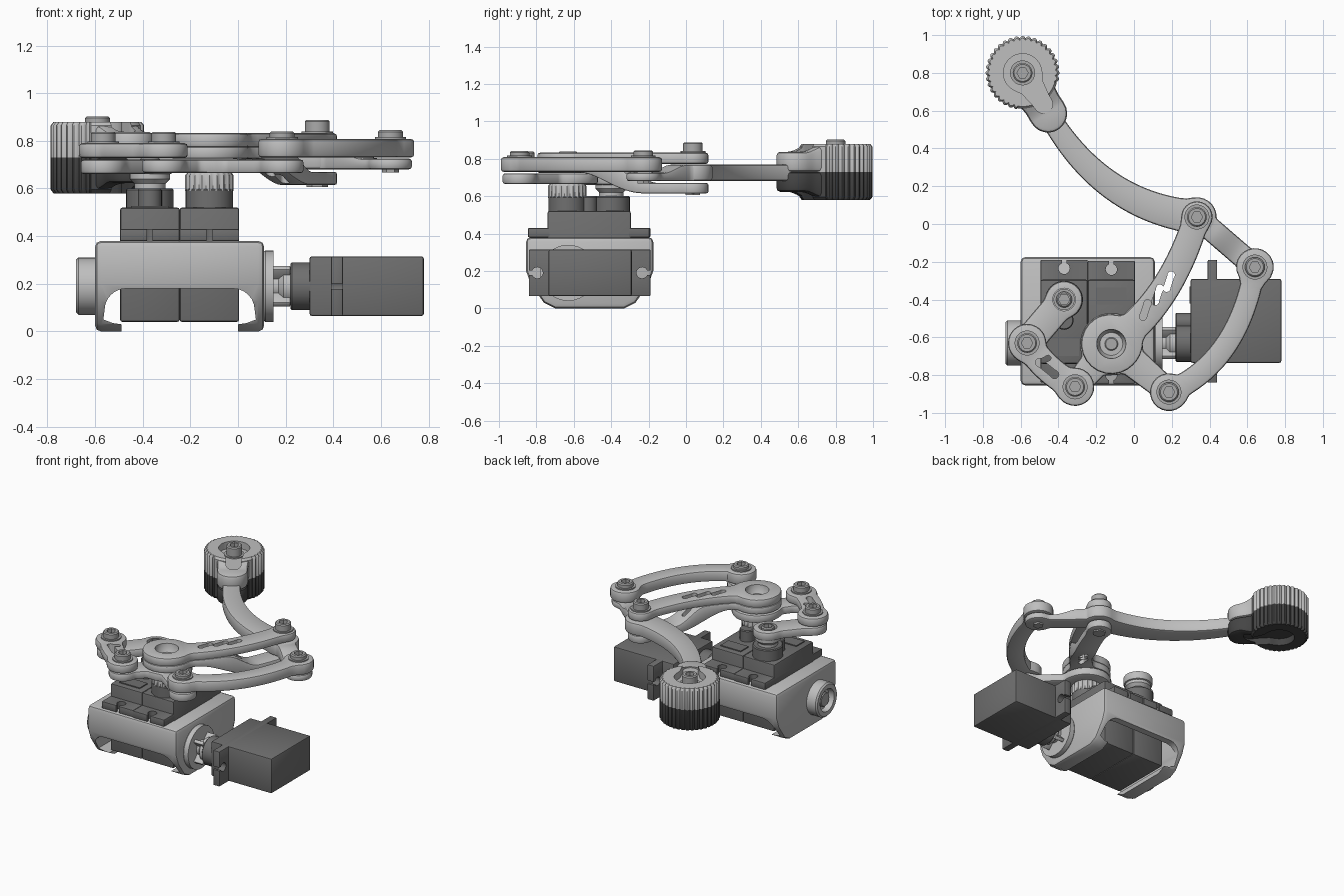
import bpy, bmesh
from math import sin, cos, pi, radians, sqrt, hypot, atan2
from mathutils import Matrix, Vector

old = bpy.data.objects.get("Cube")
if old:
    bpy.data.objects.remove(old, do_unlink=True)


def material(name, v):
    m = bpy.data.materials.new(name)
    m.use_nodes = True
    m.diffuse_color = (v, v, v, 1)
    m.node_tree.nodes["Principled BSDF"].inputs["Base Color"].default_value = (v, v, v, 1)
    return m


LIGHT = material("light grey plastic", 0.52)
STEEL = material("bolt grey", 0.40)
DARK = material("dark servo grey", 0.16)
RUBBER = material("charcoal", 0.06)


def finish(name, mat, bm, bevel=0.0, cuts=(), matrix=None):
    """Make an object, bevel it, apply the cutters and shade it."""
    bmesh.ops.recalc_face_normals(bm, faces=bm.faces)
    me = bpy.data.meshes.new(name)
    bm.to_mesh(me)
    bm.free()
    if matrix:
        me.transform(matrix)
    ob = bpy.data.objects.new(name, me)
    bpy.context.collection.objects.link(ob)
    if mat:
        me.materials.append(mat)
    if bevel:
        mod = ob.modifiers.new("bevel", 'BEVEL')
        mod.width, mod.segments = bevel, 2
        mod.limit_method, mod.angle_limit = 'ANGLE', radians(40)
    for c in cuts:
        mod = ob.modifiers.new("cut", 'BOOLEAN')
        mod.operation, mod.solver, mod.object = 'DIFFERENCE', 'EXACT', c
    if ob.modifiers:
        dg = bpy.context.evaluated_depsgraph_get()
        me = bpy.data.meshes.new_from_object(ob.evaluated_get(dg))
        ob.modifiers.clear()
        ob.data = me
    for p in me.polygons:
        p.use_smooth = True
    me.set_sharp_from_angle(angle=radians(32))
    if not mat:
        ob.hide_render = True
    return ob


def box(name, mat, lo, hi, bevel=0.01, cuts=(), matrix=None):
    bm = bmesh.new()
    lo, hi = Vector(lo), Vector(hi)
    bmesh.ops.create_cube(bm, size=1, matrix=Matrix.Translation((lo + hi) / 2) @ Matrix.Diagonal((*(hi - lo), 1)))
    return finish(name, mat, bm, bevel, cuts, matrix)


def loft(name, mat, rings, at=(0, 0), n=32, cuts=(), matrix=None):
    """Stack rings of (radius or radius function, height) around a vertical axis."""
    bm = bmesh.new()
    loops = []
    for r, z in rings:
        f = r if callable(r) else (lambda a, r=r: r)
        angles = [2 * pi * i / n for i in range(n)]
        loops.append([bm.verts.new((at[0] + f(a) * cos(a), at[1] + f(a) * sin(a), z)) for a in angles])
    for a, b in zip(loops, loops[1:]):
        for i in range(n):
            bm.faces.new((a[i], a[i - 1], b[i - 1], b[i]))
    bm.faces.new(loops[0])
    bm.faces.new(loops[-1])
    return finish(name, mat, bm, 0, cuts, matrix)


def prism(name, mat, pts, axis, lo, hi, bevel=0.0, cuts=()):
    """Extrude a profile along x (points y,z) or along y (points x,z)."""
    bm = bmesh.new()
    put = (lambda p, d: (d, *p)) if axis == 'x' else (lambda p, d: (p[0], d, p[1]))
    face = bm.faces.new([bm.verts.new(put(p, lo)) for p in pts])
    ext = bmesh.ops.extrude_face_region(bm, geom=[face])
    move = Vector(put((0, 0), hi - lo))
    bmesh.ops.translate(bm, vec=move, verts=[v for v in ext["geom"] if isinstance(v, bmesh.types.BMVert)])
    return finish(name, mat, bm, bevel, cuts)


def link(name, mat, p0, p1, r0, r1, w, z, ctrl=None, zf=None, bevel=0.014, cuts=()):
    """Flat arm between two round eyes, with a bar of half-width w along a bent path."""
    p0, p1 = Vector(p0), Vector(p1)
    c = Vector(ctrl) if ctrl else (p0 + p1) / 2
    w = w if isinstance(w, tuple) else (w, w)
    n, m = 28, 11
    left, right = [], []
    for i in range(n + 1):
        t = i / n
        p = p0 * (1 - t) ** 2 + c * 2 * t * (1 - t) + p1 * t * t
        d = ((c - p0) * (1 - t) + (p1 - c) * t).normalized()
        bar = w[0] + (w[1] - w[0]) * t
        eyes = [sqrt(max(r * r - (p - q).length_squared, 0)) for r, q in ((r0, p0), (r1, p1))]
        h = sum(k ** 8 for k in (bar, *eyes)) ** 0.125
        nrm = Vector((-d.y, d.x)) * h
        left.append((*(p + nrm), t))
        right.append((*(p - nrm), t))

    def cap(a, b, t):
        mid = Vector(((a[0] + b[0]) / 2, (a[1] + b[1]) / 2))
        r, s = hypot(a[0] - mid.x, a[1] - mid.y), atan2(a[1] - mid.y, a[0] - mid.x)
        return [(mid.x + r * cos(s - pi * k / (m + 1)), mid.y + r * sin(s - pi * k / (m + 1)), t)
                for k in range(1, m + 1)]

    ring = left + cap(left[-1], right[-1], 1) + right[::-1] + cap(right[0], left[0], 0)
    bm = bmesh.new()
    zf = zf or (lambda t: z)
    layers = [[bm.verts.new((x, y, zf(t)[k])) for x, y, t in ring] for k in (0, 1)]
    total, far = len(ring), 2 * n + m + 1
    for L in layers:
        for i in range(n):
            bm.faces.new((L[i], L[i + 1], L[far - i - 1], L[far - i]))
        bm.faces.new(L[n:n + m + 2])
        bm.faces.new(L[far:] + [L[0]])
    for i in range(total):
        bm.faces.new((layers[0][i - 1], layers[0][i], layers[1][i], layers[1][i - 1]))
    return finish(name, mat, bm, bevel, cuts)


def slot(x, y, dx, dy, w=0.018):
    return link("slot_cutter", None, (x - dx, y - dy), (x + dx, y + dy), w, w, w, (0.5, 1), bevel=0)


def smooth(a, b, t):
    t = min(max((t - a) / (b - a), 0), 1)
    return t * t * (3 - 2 * t)


def bolt(name, at, z0, z1, r=0.052):
    hexa = lambda a: 0.03 * cos(pi / 6) / cos(a % (pi / 3) - pi / 6)
    loft(name, STEEL, [(r + .014, z0 - .01), (r + .014, z0 + .008), (r, z0 + .008), (r, z1 - .007),
                       (r - .007, z1), (hexa, z1), (hexa, z1 - .03)], at, 36)


# Servos: shaft points along local +z, body trails along local +y
def servo(name, matrix):
    cuts = [loft("screw_cutter", None, [(.03, -.3), (.03, -.1)], (0, y), 20, matrix=matrix) for y in (-.165, .395)]
    cuts += [box("notch_cutter", None, (-.012, a, -.3), (.012, b, -.1), 0, matrix=matrix)
             for a, b in ((-.3, -.165), (.395, .5))]
    box(name + "_body", DARK, (-.125, -.105, -.56), (.125, .34, -.08), matrix=matrix)
    box(name + "_flange", DARK, (-.125, -.21, -.22), (.125, .44, -.17), .006, cuts, matrix)
    box(name + "_cover", DARK, (-.08, .21, -.082), (.08, .3, -.073), 0, matrix=matrix)
    loft(name + "_gear_housing", DARK, [(.1, -.09), (.1, -.006), (.094, 0)], matrix=matrix)
    loft(name + "_small_housing", DARK, [(.05, -.09), (.05, -.006), (.045, 0)], (0, .11), 24, matrix=matrix)


A, B = (-.37, -.40), (-.12, -.635)          # the two upright shafts
servo("left_servo", Matrix.Translation((*A, .6)) @ Matrix.Rotation(pi, 4, 'Z'))
servo("middle_servo", Matrix.Translation((*B, .6)))
to_side = Matrix.Translation((.22, -.63, .19)) @ Matrix.Rotation(-pi / 2, 4, 'Y')
servo("side_servo", to_side)

# Bracket holding the upright servos
corner = [(sin(k * pi / 12), cos(k * pi / 12)) for k in range(7)]
arch = [(.07 - .09 + .09 * s, .09 + .09 * c) for s, c in corner] + [(.075, .05), (.035, .035), (0, .03), (0, -.1)]
arch += [(-.49 - x, z) for x, z in arch[::-1]]
arch_cut = prism("arch_cutter", None, arch, 'y', -1, 0)
cavity = box("cavity_cutter", None, (-.55, -.81, .1), (.06, -.23, .3), 0)
side = [(-.855, .38), (-.855, .2), (-.83, .13), (-.76, .03), (-.7, 0), (-.33, 0), (-.27, .03), (-.2, .13),
        (-.175, .2), (-.175, .38)]
prism("servo_bracket", LIGHT, side, 'x', -.6, .11, .025, [arch_cut, cavity])
boss_axis = Matrix.Translation((-.6, -.63, .19)) @ Matrix.Rotation(-pi / 2, 4, 'Y')
loft("bearing_boss", LIGHT, [(.12, -.02), (.12, .07), (.11, .08), (.08, .08), (.075, .04)], matrix=boss_axis)
loft("bearing_pin", STEEL, [(.05, 0), (.05, .06), (.045, .065)], matrix=boss_axis)

# Side servo horn
loft("side_horn_disc", LIGHT, [(.15, .07), (.15, .105), (.143, .115)][::-1], matrix=to_side)
loft("side_horn_neck", LIGHT, [(.08, -.01), (.08, .03), (.055, .05), (.055, .08)], matrix=to_side)
for i in range(4):
    box("side_horn_rib", LIGHT, (-.012, .03, .0), (.012, .11, .09), .004,
        matrix=to_side @ Matrix.Rotation(i * pi / 2 + pi / 4, 4, 'Z'))

# Shaft couplers
teeth = lambda a: .098 + .004 * cos(20 * a)
loft("middle_coupler", LIGHT, [(teeth, .59), (teeth, .655), (.09, .67)], B, 80)
loft("left_coupler", LIGHT, [(.065, .59), (.065, .62), (.085, .64), (.085, .67)], A)

# Crank linkage
C, D, E, F, G = (-.566, -.63), (-.312, -.862), (.185, -.89), (.64, -.228), (.333, .037)
cup = loft("cup_cutter", None, [(.06, .69), (.06, .8)], A)
link("servo_crank", LIGHT, A, C, .095, .09, .08, (.66, .722), cuts=[cup])
bolt("crank_shaft_bolt", A, .69, .73, .042)
link("short_link", LIGHT, C, D, .1, .1, .075, (.728, .79), ctrl=(-.47, -.78),
     cuts=[slot(-.46, -.765, .04, -.032, .02), slot(-.475, -.72, .02, .01, .014)])
for i, end in enumerate((D, E)):
    link("hub_lever_" + ("left", "right")[i], LIGHT, B, end, .165, .09, (.09, .065), (.665 - .001 * i, .722))
link("long_link", LIGHT, E, F, .1, .1, (.062, .058), (.73, .808), ctrl=(.555, -.73))

# Upper arm: top plate and a lower plate that drops to form a fork
hub_cut = loft("hub_cutter", None, [(.055, .765), (.075, .8), (.082, .9)], B)
bend = (.19, -.43)
slots = [slot(x, y, .012, .035) for x, y in ((.06, -.455), (.125, -.375), (.185, -.305))]
link("upper_arm_top", LIGHT, B, G, .16, .08, (.085, .07), (.772, .832), ctrl=bend, cuts=[hub_cut] + slots)
link("upper_arm_fork", LIGHT, B, G, .16, .08, (.08, .07), None, ctrl=bend, bevel=.01,
     zf=lambda t: (.725 - .11 * smooth(.25, .72, t), .775 - .105 * smooth(.48, .75, t)),
     cuts=slots)
loft("hub_screw", STEEL, [(.035, .74), (.035, .775), (.03, .78)], B, 24)

# Forearm on both sides of the elbow
TIP, HEAD = (-.455, .585), (-.59, .80)
link("forearm_rear", LIGHT, G, F, .1, .09, .062, None,
     zf=lambda t: (.68, .768 - .042 * smooth(.3, .75, t)))
link("forearm_front", LIGHT, G, TIP, .1, .06, (.09, .055), (.681, .769), ctrl=(-.17, .09))

# Bolts at the joints
for name, at, z0, z1 in (("link_bolt_a", C, .79, .838), ("link_bolt_b", D, .79, .838),
                         ("link_bolt_c", E, .808, .84), ("link_bolt_d", F, .808, .845),
                         ("elbow_bolt", G, .832, .888)):
    bolt(name, at, z0, z1)
loft("rear_joint_nut", STEEL, [(.035, .668), (.035, .69)], F, 6)
loft("elbow_nut", STEEL, [(.045, .606), (.045, .63)], G, 6)


# Ridged wheel in two halves, with its holder and pockets
def rim(scale):
    def radius(a):
        near = cos(a - radians(-58))
        ridge = abs(cos(18 * a)) if near < 0.75 else 0.4
        return scale * (.184 + .012 * ridge)
    return radius


for part, mat, s in (("upper", LIGHT, 1), ("lower", RUBBER, -1)):
    level = lambda h: .73 + s * h
    pocket = link("pocket_cutter", None, HEAD, (-.48, .635), .1, .045, (.08, .045),
                  sorted((level(.1), level(.25))), bevel=0)
    loft("wheel_" + part, mat, [(rim(1), level(0)), (rim(1), level(.135)), (rim(.94), level(.15))],
         HEAD, 216, [pocket])
    link("wheel_holder_" + part, mat, HEAD, TIP, .15, .095, (.13, .09), None, bevel=.02, cuts=[pocket],
         zf=lambda t: sorted((level(0), level(.142 - .035 * smooth(.5, 1, t)))))
bolt("wheel_bolt", HEAD, .83, .902)

# Remove the helpers
for ob in [o for o in bpy.data.objects if "_cutter" in o.name]:
    bpy.data.objects.remove(ob, do_unlink=True)
